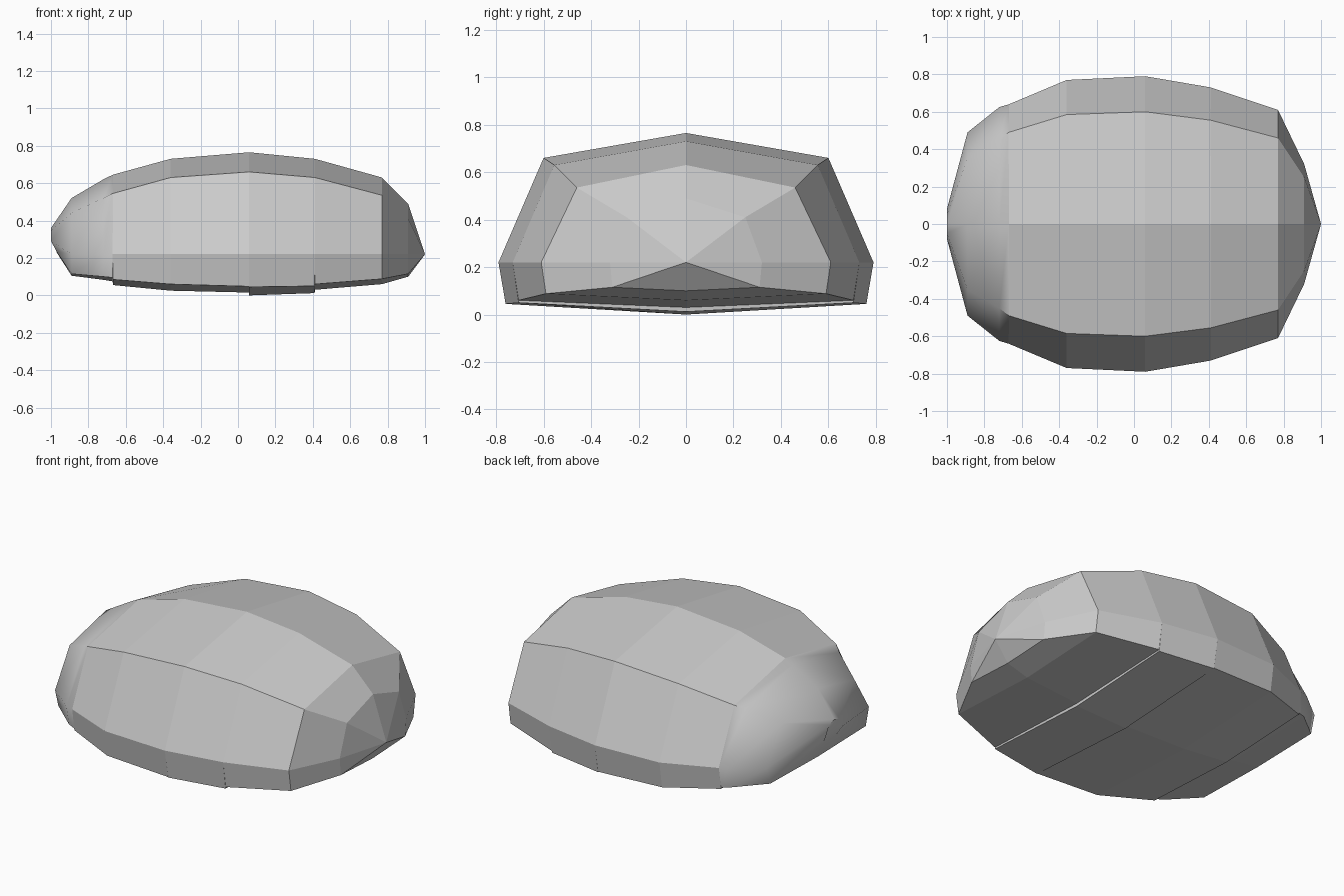
import bpy, bmesh

# Cross-sections along the length:
# x, top z, shoulder (y, z), side y, lower edge (y, z), belly z
sections = [
    (-0.89, 0.52, 0.35, 0.44, 0.49, 0.46, 0.115, 0.105),
    (-0.72, 0.62, 0.45, 0.52, 0.625, 0.60, 0.10, 0.083),
    (-0.67, 0.645, 0.49, 0.545, 0.64, 0.62, 0.095, 0.075),
    (-0.669, 0.645, 0.49, 0.545, 0.64, 0.62, 0.085, 0.055),
    (-0.36, 0.73, 0.585, 0.63, 0.77, 0.745, 0.06, 0.025),
    (0.059, 0.765, 0.60, 0.66, 0.79, 0.76, 0.048, 0.015),
    (0.06, 0.765, 0.60, 0.66, 0.79, 0.76, 0.045, 0.0),
    (0.41, 0.73, 0.555, 0.63, 0.73, 0.705, 0.05, 0.012),
    (0.411, 0.73, 0.555, 0.63, 0.73, 0.705, 0.06, 0.03),
    (0.77, 0.63, 0.46, 0.535, 0.61, 0.59, 0.088, 0.06),
    (0.91, 0.49, 0.25, 0.41, 0.32, 0.31, 0.115, 0.10),
]


def mirror_ring(top, half, belly):
    """Close a half outline into a full symmetric ring."""
    return [top] + half + [belly] + [(x, -y, z) for x, y, z in reversed(half)]


# Blunt slanted tip, then the regular rings
rings = [mirror_ring((-1, 0, 0.36),
                     [(-1, 0.05, 0.345), (-1, 0.08, 0.29), (-0.97, 0.06, 0.235)],
                     (-0.97, 0, 0.23))]
for x, top, sy, sz, wy, ly, lz, bz in sections:
    half = [(x, sy, sz), (x, wy, 0.22), (x, ly, lz)]
    rings.append(mirror_ring((x, 0, top), half, (x, 0, bz)))

# Faceted shell with stepped belly plates
bm = bmesh.new()
loops = [[bm.verts.new(p) for p in ring] for ring in rings]
for a, b in zip(loops, loops[1:]):
    for i in range(8):
        j = (i + 1) % 8
        bm.faces.new((a[i], a[j], b[j], b[i]))
bm.faces.new(loops[0])

# Pointed end
point = bm.verts.new((1, 0, 0.22))
for i in range(8):
    bm.faces.new((loops[-1][i], loops[-1][(i + 1) % 8], point))

# Merge the doubled rings where there is no belly step
bmesh.ops.remove_doubles(bm, verts=bm.verts, dist=0.0015)
bmesh.ops.recalc_face_normals(bm, faces=bm.faces)

# Only the blunt end is softly shaded
for f in bm.faces:
    f.smooth = f.calc_center_median().x < -0.67 and f.normal.z > -0.9
for e in bm.edges:
    e.smooth = e.calc_face_angle(0) < 0.75

mesh = bpy.data.meshes.new("shell_body")
bm.to_mesh(mesh)
bm.free()
bpy.context.collection.objects.link(bpy.data.objects.new("shell_body", mesh))
